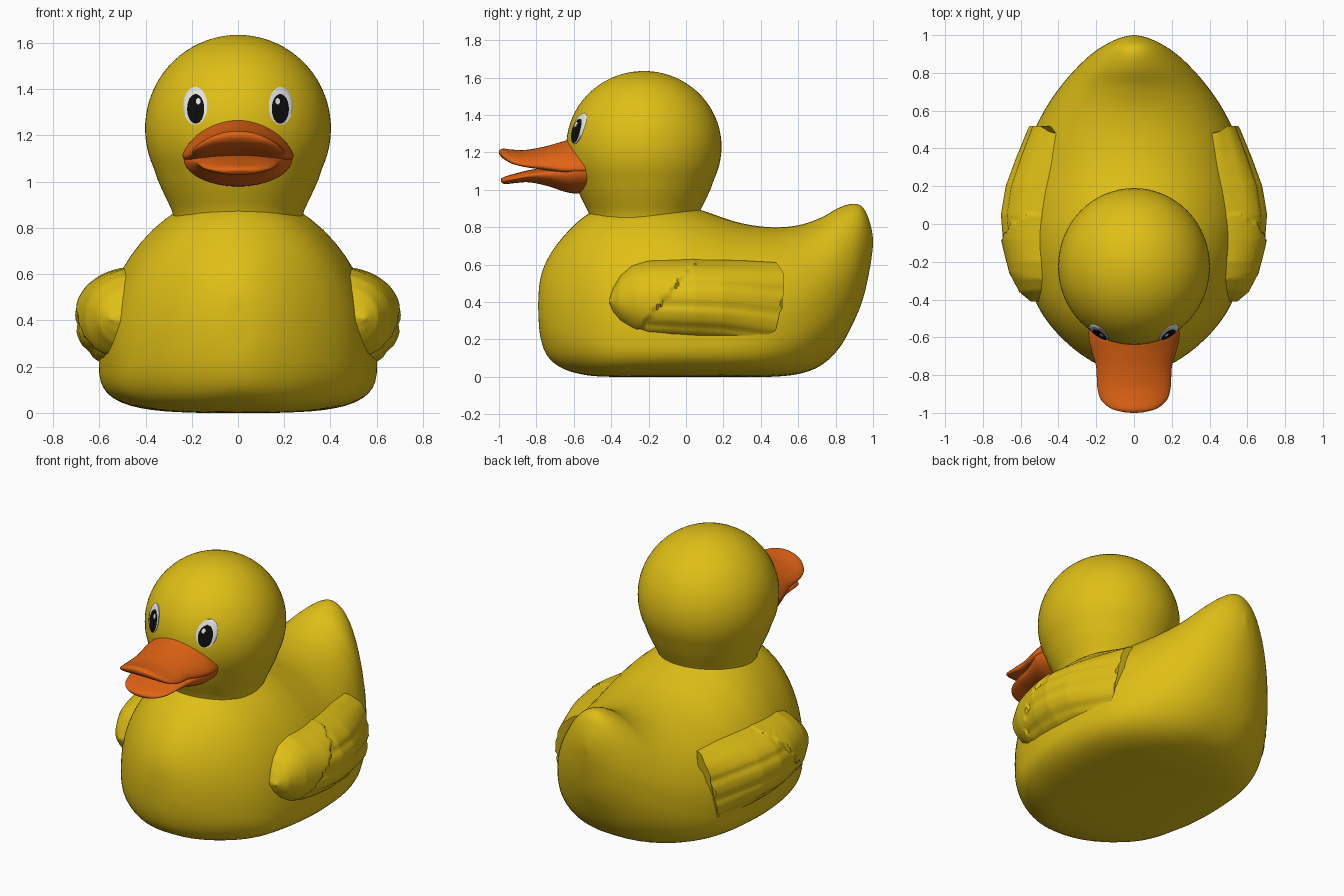
import bpy, bmesh, math

def material(name, rgb):
    m = bpy.data.materials.new(name)
    m.diffuse_color = (*rgb, 1)
    return m

YELLOW = material("yellow", (0.74, 0.52, 0.008))
ORANGE = material("orange", (0.74, 0.125, 0.007))
WHITE = material("white", (0.85, 0.85, 0.85))
BLACK = material("black", (0.004, 0.004, 0.004))

def skin(name, rings, mat, angle=60, mirror=False):
    """Join closed rings of points into one capped, smooth shaded surface."""
    bm = bmesh.new()
    loops = [[bm.verts.new(p) for p in ring] for ring in rings]
    n = len(loops[0])
    for a, b in zip(loops, loops[1:]):
        for i in range(n):
            j = (i + 1) % n
            bm.faces.new((a[i], a[j], b[j], b[i]))
    bm.faces.new(loops[0])
    bm.faces.new(loops[-1])
    bmesh.ops.recalc_face_normals(bm, faces=bm.faces)
    me = bpy.data.meshes.new(name)
    bm.to_mesh(me)
    bm.free()
    me.materials.append(mat)
    ob = bpy.data.objects.new(name, me)
    bpy.context.collection.objects.link(ob)
    bpy.ops.object.select_all(action='DESELECT')
    ob.select_set(True)
    bpy.context.view_layer.objects.active = ob
    bpy.ops.object.shade_smooth_by_angle(angle=math.radians(angle))
    if mirror:
        ob.modifiers.new("mirror", 'MIRROR')
    return ob

def smooth(stations, steps=5):
    """Catmull-Rom interpolation of station tuples."""
    s = [stations[0]] + list(stations) + [stations[-1]]
    out = []
    for p0, p1, p2, p3 in zip(s, s[1:], s[2:], s[3:]):
        for k in range(steps):
            t = k / steps
            out.append([0.5 * (2*b + (c-a)*t + (2*a-5*b+4*c-d)*t*t + (3*b-a-3*c+d)*t**3)
                        for a, b, c, d in zip(p0, p1, p2, p3)])
    return out + [stations[-1]]

def interp(table, x):
    if x <= table[0][0]:
        return table[0][1]
    for (x0, v0), (x1, v1) in zip(table, table[1:]):
        if x <= x1:
            return v0 + (v1 - v0) * (x - x0) / (x1 - x0)
    return table[-1][1]

def spow(v, n):
    return math.copysign(abs(v) ** (2 / n), v)

def loft(name, stations, mat, droop=0.0, segs=56):
    """Stations: y, bottom, top, height of widest point, half width, upper and lower squareness."""
    rings = []
    for y, z0, z1, zm, w, nt, nb in smooth(stations):
        ring = []
        for i in range(segs):
            a = 2 * math.pi * i / segs
            c, s = math.cos(a), math.sin(a)
            n = nt if s > 0 else nb
            cx = spow(c, n)
            z = zm + spow(s, n) * ((z1 - zm) if s > 0 else (zm - z0))
            ring.append((w * cx, y, z - droop * (w * cx / 0.2) ** 2))
        rings.append(ring)
    return skin(name, rings, mat)

# body with upturned tail
loft("body", [
    (-0.79, 0.36, 0.40, 0.38, 0.02, 2, 2),
    (-0.78, 0.22, 0.52, 0.37, 0.10, 2, 2),
    (-0.74, 0.11, 0.63, 0.35, 0.20, 2, 2.3),
    (-0.66, 0.045, 0.745, 0.32, 0.32, 2, 2.8),
    (-0.54, 0.01, 0.86, 0.29, 0.44, 2, 3.2),
    (-0.40, 0.00, 0.92, 0.26, 0.525, 2, 3.6),
    (-0.20, 0.00, 0.95, 0.24, 0.58, 2, 3.6),
    (-0.04, 0.00, 0.93, 0.24, 0.60, 2, 3.6),
    (0.10, 0.00, 0.885, 0.24, 0.60, 2, 3.6),
    (0.28, 0.00, 0.825, 0.25, 0.585, 2, 3.6),
    (0.45, 0.00, 0.80, 0.28, 0.545, 2, 3.4),
    (0.60, 0.015, 0.81, 0.33, 0.475, 1.95, 3.0),
    (0.72, 0.06, 0.85, 0.40, 0.395, 1.85, 2.6),
    (0.82, 0.155, 0.905, 0.48, 0.31, 1.8, 2.4),
    (0.90, 0.30, 0.925, 0.57, 0.225, 1.8, 2.2),
    (0.95, 0.43, 0.90, 0.64, 0.15, 1.9, 2.1),
    (0.985, 0.59, 0.82, 0.70, 0.075, 2, 2),
    (1.00, 0.70, 0.74, 0.72, 0.01, 2, 2)], YELLOW)

# head and neck, turned around a vertical axis
HY, HZ, RX, RY = -0.225, 1.23, 0.402, 0.415
profile = [(0.78, 0.27), (0.85, 0.28), (0.875, 0.286), (0.91, 0.302), (0.96, 0.326), (1.01, 0.348)]
for k in range(25):
    a = math.radians(-25 + 114.5 * k / 24)
    profile.append((HZ + 0.405 * math.sin(a), RX * math.cos(a)))
skin("head", [[(r * math.cos(t), HY + r * RY / RX * math.sin(t), z)
               for t in (2 * math.pi * i / 64 for i in range(64))] for z, r in profile], YELLOW)

# bill
loft("upper_bill", [
    (-0.50, 1.10, 1.28, 1.17, 0.235, 1.7, 2),
    (-0.60, 1.10, 1.275, 1.17, 0.24, 1.7, 2),
    (-0.67, 1.10, 1.255, 1.165, 0.225, 1.8, 2),
    (-0.76, 1.11, 1.23, 1.165, 0.20, 2, 2),
    (-0.86, 1.13, 1.213, 1.17, 0.195, 2.1, 2),
    (-0.93, 1.145, 1.215, 1.18, 0.175, 2.1, 2),
    (-0.975, 1.165, 1.22, 1.195, 0.125, 2, 2),
    (-0.995, 1.185, 1.213, 1.20, 0.06, 2, 2),
    (-1.00, 1.198, 1.204, 1.201, 0.01, 2, 2)], ORANGE, droop=0.04)
loft("lower_bill", [
    (-0.50, 0.98, 1.15, 1.10, 0.225, 2, 2),
    (-0.59, 0.98, 1.15, 1.10, 0.235, 2, 2),
    (-0.65, 0.99, 1.14, 1.09, 0.215, 2, 2),
    (-0.74, 1.02, 1.12, 1.085, 0.185, 2, 2),
    (-0.84, 1.04, 1.105, 1.075, 0.17, 2, 2),
    (-0.92, 1.035, 1.085, 1.06, 0.145, 2, 2),
    (-0.97, 1.03, 1.07, 1.05, 0.09, 2, 2),
    (-0.99, 1.045, 1.058, 1.05, 0.02, 2, 2)], ORANGE)

# wings: rounded shoulder, zigzag step, grooved feathers with a ragged end
X_OUT = [(-0.41, 0.54), (-0.36, 0.60), (-0.26, 0.653), (-0.08, 0.70), (0.05, 0.71),
         (0.2, 0.685), (0.35, 0.63), (0.52, 0.56)]
Z_LOW = [(-0.41, 0.39), (-0.39, 0.33), (-0.35, 0.275), (-0.29, 0.23), (-0.2, 0.19), (0, 0.175), (0.2, 0.165), (0.52, 0.115)]
Z_TOP = [(-0.41, 0.42), (-0.39, 0.485), (-0.35, 0.55), (-0.29, 0.60), (-0.2, 0.628), (0.05, 0.635), (0.3, 0.625), (0.52, 0.61)]
Y_END = [(-1, 0.43), (-0.75, 0.445), (-0.6, 0.435), (-0.5, 0.48), (-0.1, 0.50), (0, 0.515),
         (0.12, 0.495), (0.25, 0.52), (0.8, 0.52), (1, 0.48)]
rings = []
for k in range(91):
    ring = []
    for i in range(96):
        a = 2 * math.pi * i / 96
        s = spow(math.sin(a), 2.2)
        y = -0.41 + (interp(Y_END, s) + 0.41) * (k / 90) ** 1.2
        lo, hi = interp(Z_LOW, y), interp(Z_TOP, y)
        z = (lo + hi) / 2 + (hi - lo) / 2 * s
        tooth = abs((z / 0.055) % 1 - 0.5) * 0.05
        edge = -0.27 + (z - 0.25) * 0.84 + tooth
        x = 0.40 + (interp(X_OUT, y) - 0.40) * spow(math.cos(a), 2.2)
        if y < edge:
            x += 0.007
        else:
            x -= 0.005 + 0.010 * abs(math.cos(2 * math.pi * (s + 0.1))) ** 8
        ring.append((x, y, z))
    rings.append(ring)
skin("wing", rings, YELLOW, angle=45, mirror=True)

# eyes: thin oval plates following the head
def eye_plate(name, cx, cz, w, h, lift, mat):
    rings = []
    for r in (1.0, 1.0, 0.8, 0.6, 0.4, 0.2, 0.02):
        ring = []
        for i in range(32):
            a = 2 * math.pi * i / 32
            x, z = cx + w * r * math.cos(a), cz + h * r * math.sin(a)
            f = math.sqrt(1 - (x / RX) ** 2 - ((z - HZ) / 0.405) ** 2)
            ring.append((x, HY - RY * f - (lift if rings else -0.004), z))
        rings.append(ring)
    skin(name, rings, mat, mirror=True)

eye_plate("eye_white", 0.185, 1.328, 0.052, 0.082, 0.005, WHITE)
eye_plate("pupil", 0.183, 1.315, 0.037, 0.064, 0.008, BLACK)
eye_plate("eye_highlight", 0.172, 1.348, 0.010, 0.014, 0.010, WHITE)
